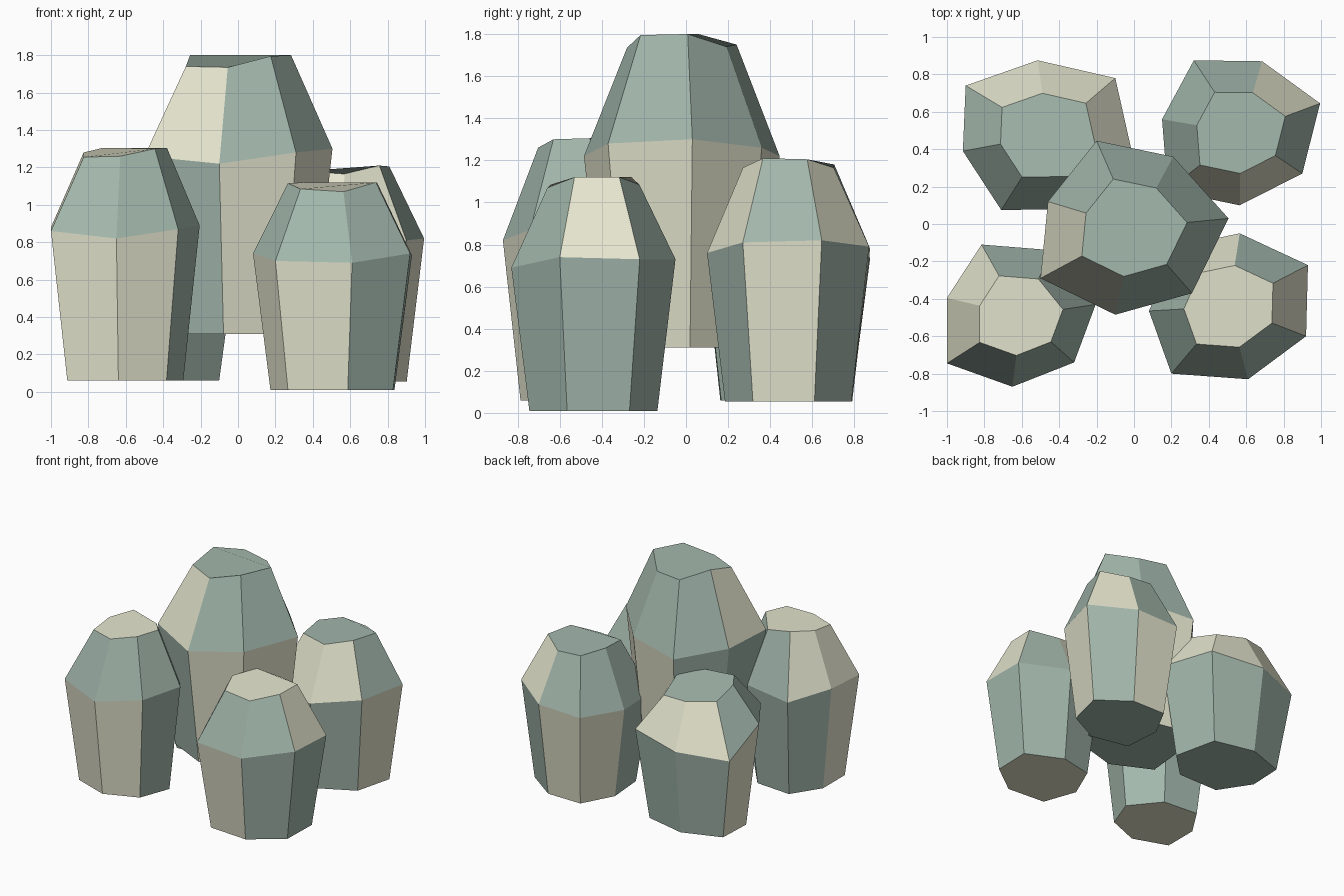
import bpy
import bmesh

if "Cube" in bpy.data.objects:
    bpy.data.objects.remove(bpy.data.objects["Cube"])

TOP_SCALE, BASE_SCALE = 0.56, 0.78

# name: (base height, seven shoulder corners as x, y, shoulder z, top z)
CRYSTALS = {
    "centre_crystal": (0.31, [
        (-0.20, 0.445, 1.22, 1.75), (-0.46, 0.12, 1.25, 1.80), (-0.50, -0.29, 1.26, 1.74),
        (-0.10, -0.485, 1.22, 1.735), (0.31, -0.37, 1.28, 1.795), (0.505, 0.03, 1.30, 1.80),
        (0.21, 0.36, 1.26, 1.74)]),
    "back_left_crystal": (0.06, [
        (-0.515, 0.875, 0.735, 1.06), (-0.90, 0.74, 0.71, 1.09), (-0.915, 0.39, 0.88, 1.15),
        (-0.71, 0.075, 0.87, 1.13), (-0.26, 0.08, 0.84, 1.11), (0.0, 0.335, 0.80, 1.09),
        (-0.10, 0.78, 0.77, 1.03)]),
    "back_right_crystal": (0.055, [
        (0.685, 0.87, 0.79, 1.165), (0.32, 0.875, 0.78, 1.18), (0.15, 0.56, 0.77, 1.20),
        (0.18, 0.18, 0.76, 1.18), (0.565, 0.10, 0.76, 1.165), (0.90, 0.27, 0.81, 1.21),
        (0.995, 0.645, 0.82, 1.205)]),
    "front_left_crystal": (0.06, [
        (-0.44, -0.14, 0.86, 1.26), (-0.815, -0.11, 0.83, 1.305), (-1.0, -0.395, 0.88, 1.28),
        (-1.0, -0.745, 0.86, 1.255), (-0.65, -0.87, 0.82, 1.26), (-0.32, -0.74, 0.87, 1.30),
        (-0.205, -0.43, 0.89, 1.305)]),
    "front_right_crystal": (0.01, [
        (0.565, -0.05, 0.73, 1.085), (0.23, -0.12, 0.75, 1.12), (0.08, -0.465, 0.74, 1.115),
        (0.20, -0.80, 0.70, 1.085), (0.61, -0.83, 0.69, 1.07), (0.92, -0.60, 0.74, 1.12),
        (0.93, -0.22, 0.73, 1.12)]),
}

# Green or Warm stone for each facet: lower ring, upper ring, both caps
TINTS = {
    "centre_crystal": ("GGGWWWW", "GWWGGGG", "G"),
    "back_left_crystal": ("GWGGGGG", "WGGGGWW", "G"),
    "back_right_crystal": ("WWGGGWG", "GGGWWGW", "G"),
    "front_left_crystal": ("GGWWWGG", "GWWGGGG", "W"),
    "front_right_crystal": ("GGWWGGG", "WGGGGWG", "W"),
}

green = bpy.data.materials.new("green_stone")
green.diffuse_color = (0.365, 0.476, 0.413, 1)
green.use_nodes = True
green.node_tree.nodes["Principled BSDF"].inputs["Base Color"].default_value = green.diffuse_color
warm = bpy.data.materials.new("warm_stone")
warm.diffuse_color = (0.78, 0.78, 0.62, 1)
warm.use_nodes = True
warm.node_tree.nodes["Principled BSDF"].inputs["Base Color"].default_value = warm.diffuse_color


def crystal(name, base, corners):
    xs, ys = [c[0] for c in corners], [c[1] for c in corners]
    cx, cy = (min(xs) + max(xs)) / 2, (min(ys) + max(ys)) / 2

    def shrink(x, y, k):
        return cx + (x - cx) * k, cy + (y - cy) * k

    bm = bmesh.new()

    def face(verts, tint):
        bm.faces.new(verts).material_index = "GW".index(tint)

    # Base, shoulder and uneven top rings
    rings = [
        [bm.verts.new((*shrink(x, y, BASE_SCALE), base)) for x, y, z, t in corners],
        [bm.verts.new((x, y, z)) for x, y, z, t in corners],
        [bm.verts.new((*shrink(x, y, TOP_SCALE), t)) for x, y, z, t in corners],
    ]
    # Facets between rings, then the caps
    lower, upper, cap = TINTS[name]
    n = len(corners)
    for low, high, tints in zip(rings, rings[1:], (lower, upper)):
        for i in range(n):
            j = (i + 1) % n
            face((low[i], low[j], high[j], high[i]), tints[i])
    face(rings[0][::-1], cap)
    face(rings[-1], cap)
    bmesh.ops.recalc_face_normals(bm, faces=bm.faces)
    mesh = bpy.data.meshes.new(name)
    bm.to_mesh(mesh)
    bm.free()
    mesh.materials.append(green)
    mesh.materials.append(warm)
    bpy.context.collection.objects.link(bpy.data.objects.new(name, mesh))


for name, (base, corners) in CRYSTALS.items():
    crystal(name, base, corners)
